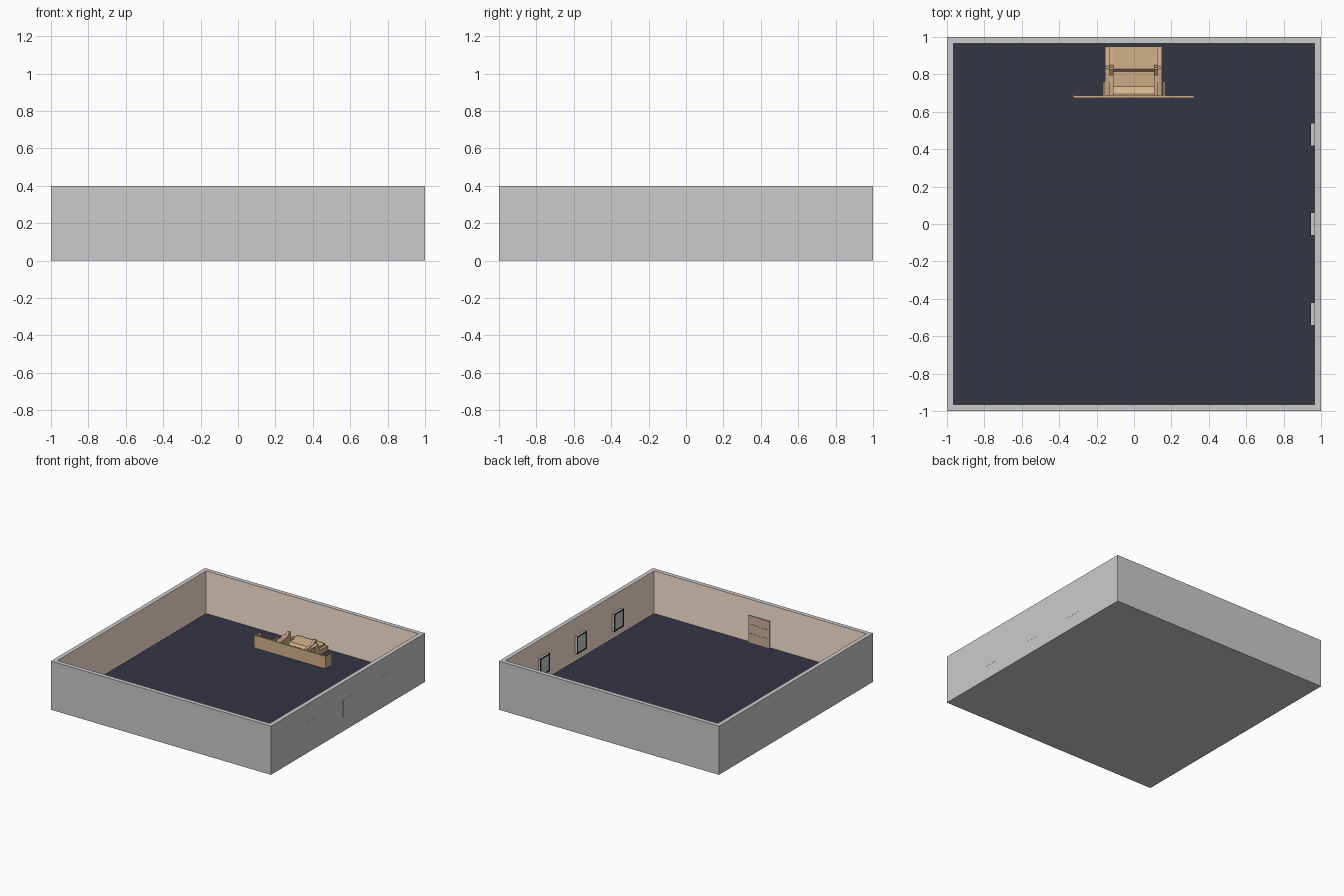
import bpy, bmesh
from mathutils import Vector

if "Cube" in bpy.data.objects:
    bpy.data.objects.remove(bpy.data.objects["Cube"])


def mat(name, r, g, b):
    m = bpy.data.materials.new(name)
    m.diffuse_color = (r, g, b, 1)
    m.use_nodes = True
    m.node_tree.nodes["Principled BSDF"].inputs["Base Color"].default_value = m.diffuse_color
    return m


WALL = mat("wall_paint", 1.0, 0.8, 0.69)
FLOOR = mat("dark_floor", 0.034, 0.037, 0.06)
TAN = mat("tan_wood", 0.65, 0.45, 0.26)
GLASS = mat("window_grey", 0.55, 0.56, 0.56)
DARK = mat("dark_frame", 0.03, 0.035, 0.035)
DOOR = mat("door_wood", 0.63, 0.43, 0.35)
GROOVE = mat("door_groove", 0.2, 0.12, 0.09)


def finish(bm, name, material=None):
    bmesh.ops.recalc_face_normals(bm, faces=bm.faces)
    me = bpy.data.meshes.new(name)
    bm.to_mesh(me)
    bm.free()
    ob = bpy.data.objects.new(name, me)
    bpy.context.collection.objects.link(ob)
    if material:
        me.materials.append(material)
    return ob


def box(name, x, y, z, material=None):
    bm = bmesh.new()
    bmesh.ops.create_cube(bm, size=1)
    for v in bm.verts:
        v.co = Vector([(r[0] + r[1]) / 2 + c * (r[1] - r[0])
                       for r, c in zip((x, y, z), v.co)])
    return finish(bm, name, material)


def side_profile(name, pts, x0, x1, material):
    """Extrude a y-z outline across x."""
    bm = bmesh.new()
    face = bm.faces.new([bm.verts.new((x0, y, z)) for y, z in pts])
    ext = bmesh.ops.extrude_face_region(bm, geom=[face])
    moved = [g for g in ext["geom"] if isinstance(g, bmesh.types.BMVert)]
    bmesh.ops.translate(bm, verts=moved, vec=(x1 - x0, 0, 0))
    return finish(bm, name, material)


# Room shell: open tray with painted inner walls and dark floor
bm = bmesh.new()
bmesh.ops.create_cube(bm, size=2)
for v in bm.verts:
    v.co.z = 0.4 if v.co.z > 0 else 0
top = next(f for f in bm.faces if f.normal.z > 0.9)
bmesh.ops.inset_individual(bm, faces=[top], thickness=0.05)
ext = bmesh.ops.extrude_discrete_faces(bm, faces=[top])
floor = ext["faces"][0]
bmesh.ops.translate(bm, verts=floor.verts, vec=(0, 0, -0.35))
bmesh.ops.recalc_face_normals(bm, faces=bm.faces)
for f in bm.faces:
    c = f.calc_center_median()
    inner = max(abs(c.x), abs(c.y)) < 0.97 and c.z > 0.01
    if inner and abs(f.normal.z) < 0.1:
        f.material_index = 1
    elif inner and c.z < 0.1:
        f.material_index = 2
shell = finish(bm, "room_shell")
for m in (None, WALL, FLOOR):
    shell.data.materials.append(m)

# Three windows through the right wall, framed inside
for i, yc in enumerate((-0.482, 0.0, 0.478)):
    y0, y1, z0, z1, t = yc - 0.062, yc + 0.062, 0.112, 0.256, 0.009
    box(f"window_pane_{i}", (0.947, 1.001), (y0, y1), (z0, z1), GLASS)
    for j, (ya, yb, za, zb) in enumerate((
            (y0, y0 + t, z0, z1), (y1 - t, y1, z0, z1),
            (y0 + t, y1 - t, z0, z0 + t), (y0 + t, y1 - t, z1 - t, z1))):
        box(f"window_frame_{i}_{j}", (0.943, 0.951), (ya, yb), (za, zb), DARK)

# Door on the inside of the front wall, with dark grooves
box("door", (-0.095, 0.095), (-0.952, -0.947), (0.05, 0.275), DOOR)
for i, z in enumerate((0.125, 0.2)):
    for j in range(5):
        x = -0.08 + j * 0.035
        box(f"door_groove_{i}_{j}", (x, x + 0.022), (-0.948, -0.946),
            (z, z + 0.006), GROOVE)

# Counter: thin front panel with returns at both ends
box("counter_front", (-0.325, 0.322), (0.675, 0.687), (0.05, 0.152), TAN)
for s in (-1, 1):
    x = s * 0.3205
    box("counter_end", (x - 0.0035, x + 0.0015), (0.687, 0.762), (0.05, 0.152), TAN)
    x = s * 0.160
    box("counter_inner_panel", (x - 0.005, x + 0.005), (0.687, 0.762),
        (0.05, 0.152), TAN)

# Central seat unit: low front well stepping up to a slab at the back wall
seat = [(0.687, 0.05), (0.95, 0.05), (0.95, 0.102), (0.83, 0.098), (0.815, 0.08),
        (0.735, 0.072), (0.725, 0.078), (0.695, 0.1), (0.687, 0.1)]
side_profile("seat_base", seat, -0.112, 0.118, TAN)

# Stepped arms on both sides, rising to a peak and falling to the back
outer = [(0.687, 0.05), (0.95, 0.05), (0.95, 0.085), (0.845, 0.095),
         (0.83, 0.15), (0.815, 0.15), (0.687, 0.125)]
inner = [(0.687, 0.05), (0.95, 0.05), (0.95, 0.098), (0.85, 0.105),
         (0.838, 0.178), (0.825, 0.178), (0.79, 0.15), (0.687, 0.14)]
for s in (-1, 1):
    o = 0.0 if s < 0 else -0.004
    side_profile("arm_outer", outer, s * (0.13 + o), s * (0.155 + o), TAN)
    side_profile("arm_inner", inner, s * (0.11 + o), s * (0.13 + o), TAN)
